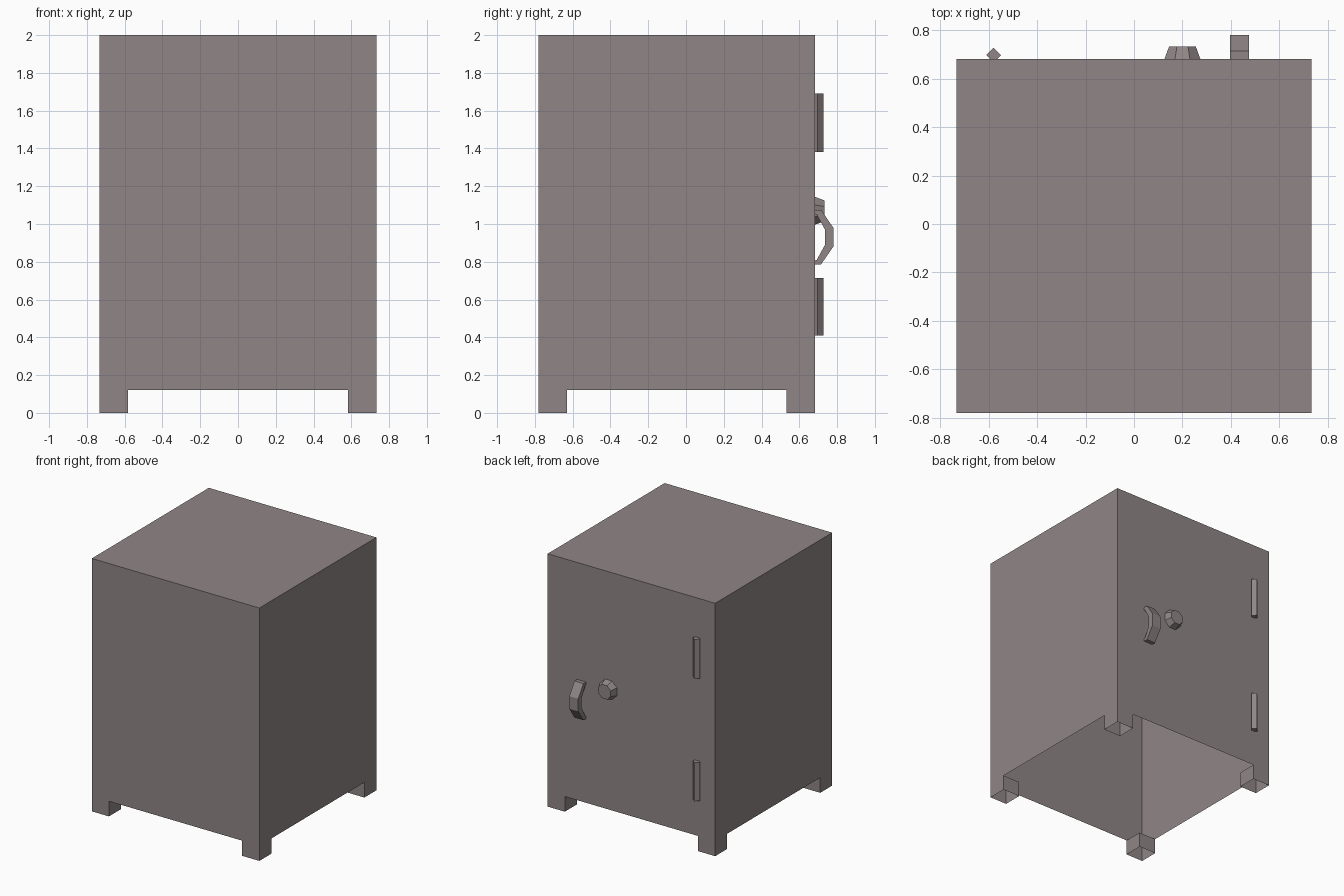
import bpy, bmesh, math
from mathutils import Matrix

if "Cube" in bpy.data.objects:
    bpy.data.objects.remove(bpy.data.objects["Cube"])

mat = bpy.data.materials.new("warm grey steel")
mat.diffuse_color = (0.28, 0.24, 0.24, 1)
mat.use_nodes = True
mat.node_tree.nodes["Principled BSDF"].inputs["Base Color"].default_value = mat.diffuse_color

X0, X1 = -0.733, 0.733      # cabinet width
Y0, Y1 = -0.78, 0.682       # cabinet depth (door faces +y)
Z0, Z1 = 0.12, 2.0          # cabinet height above the feet
FOOT = 0.15


def finish(bm, name, fix_normals=True):
    if fix_normals:
        bmesh.ops.recalc_face_normals(bm, faces=bm.faces[:])
    me = bpy.data.meshes.new(name)
    bm.to_mesh(me)
    bm.free()
    me.materials.append(mat)
    ob = bpy.data.objects.new(name, me)
    bpy.context.collection.objects.link(ob)
    return ob


def box(name, x0, x1, y0, y1, z0, z1, open_up=False):
    """Box without a floor; open_up also leaves off the top."""
    bm = bmesh.new()
    bmesh.ops.create_cube(bm, size=1)
    drop = [f for f in bm.faces
            if f.normal.z < -0.5 or (open_up and f.normal.z > 0.5)]
    bmesh.ops.delete(bm, geom=drop, context='FACES_ONLY')
    for v in bm.verts:
        v.co = (x1 if v.co.x > 0 else x0,
                y1 if v.co.y > 0 else y0,
                z1 if v.co.z > 0 else z0)
    return finish(bm, name, fix_normals=False)


def prism(name, sides, r1, r2, depth, matrix):
    bm = bmesh.new()
    bmesh.ops.create_cone(bm, cap_ends=True, segments=sides, radius1=r1,
                          radius2=r2, depth=depth, matrix=matrix)
    return finish(bm, name)


# Cabinet shell, hollow and open underneath
box("safe_body", X0, X1, Y0, Y1, Z0, Z1)

# Four hollow corner feet
for side, xa in (("left", X0), ("right", X1 - FOOT)):
    for end, ya in (("front", Y0), ("back", Y1 - FOOT)):
        box(f"{end}_{side}_foot", xa, xa + FOOT, ya, ya + FOOT, 0, Z0, True)

# Diamond-section hinge pins
for name, za, zb in (("lower_hinge", 0.41, 0.715), ("upper_hinge", 1.38, 1.69)):
    prism(name, 4, 0.03, 0.03, zb - za,
          Matrix.Translation((-0.58, 0.697, (za + zb) / 2)))

# Tapered octagonal dial
prism("dial", 8, 0.08, 0.059, 0.052,
      Matrix.Translation((0.2, Y1 + 0.026, 1.07))
      @ Matrix.Rotation(-math.pi / 2, 4, 'X')
      @ Matrix.Rotation(math.pi / 8, 4, 'Z'))

# Bent pull handle: side profile extruded across x
outer = [(0.68, 1.075), (0.715, 1.075), (0.78, 0.98),
         (0.78, 0.88), (0.715, 0.786), (0.68, 0.786)]
inner = [(0.68, 0.807), (0.692, 0.81), (0.736, 0.89),
         (0.736, 0.97), (0.692, 1.05), (0.68, 1.053)]
bm = bmesh.new()
face = bm.faces.new([bm.verts.new((0.397, y, z)) for y, z in outer + inner])
ext = bmesh.ops.extrude_face_region(bm, geom=[face])
bmesh.ops.translate(bm, vec=(0.078, 0, 0),
                    verts=[g for g in ext["geom"] if isinstance(g, bmesh.types.BMVert)])
finish(bm, "pull_handle")
